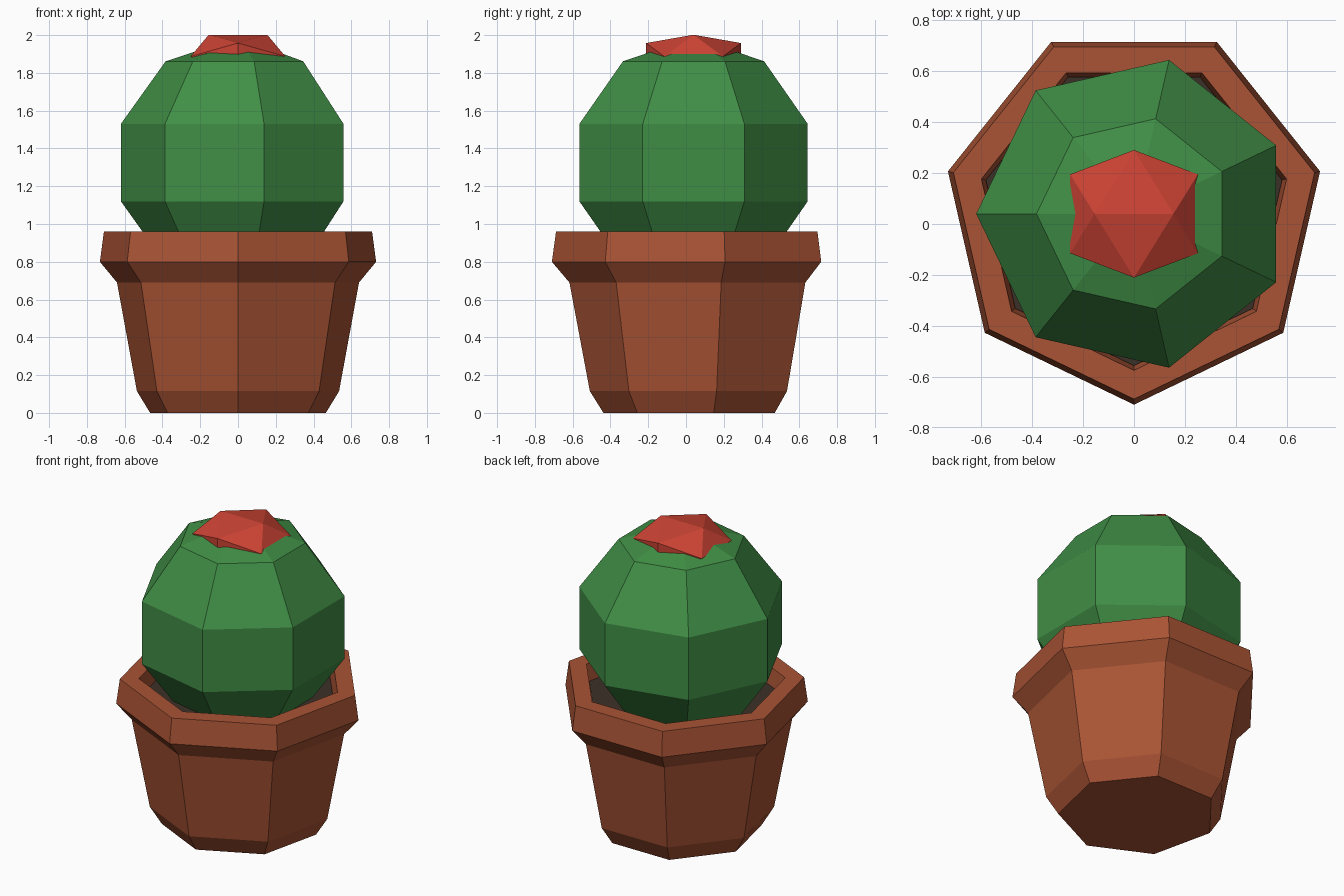
import bpy, bmesh, math

if "Cube" in bpy.data.objects:
    bpy.data.objects.remove(bpy.data.objects["Cube"])

CENTRE_Y = 0.04
SIDES = 7


def material(name, rgb):
    m = bpy.data.materials.new(name)
    m.diffuse_color = (*rgb, 1.0)
    m.use_nodes = True
    m.node_tree.nodes["Principled BSDF"].inputs["Base Color"].default_value = m.diffuse_color
    return m


def finish(bm, name, mat):
    bmesh.ops.recalc_face_normals(bm, faces=bm.faces)
    me = bpy.data.meshes.new(name)
    bm.to_mesh(me)
    bm.free()
    me.materials.append(mat)
    ob = bpy.data.objects.new(name, me)
    ob.location.y = CENTRE_Y
    bpy.context.collection.objects.link(ob)
    return ob


def lathe(name, profile, start, mat):
    """Seven-sided turned solid from (radius, z) rings; radius 0 makes a pole."""
    bm = bmesh.new()
    rings = []
    for r, z in profile:
        n = SIDES if r > 0 else 1
        angles = [start + math.tau * i / SIDES for i in range(n)]
        rings.append([bm.verts.new((r * math.cos(a), r * math.sin(a), z)) for a in angles])
    for lo, hi in zip(rings, rings[1:]):
        for i in range(SIDES):
            j = (i + 1) % SIDES
            if len(lo) == 1:
                bm.faces.new((lo[0], hi[i], hi[j]))
            elif len(hi) == 1:
                bm.faces.new((lo[i], lo[j], hi[0]))
            else:
                bm.faces.new((lo[i], lo[j], hi[j], hi[i]))
    for ring in (rings[0], rings[-1]):
        if len(ring) > 1:
            bm.faces.new(ring)
    return finish(bm, name, mat)


terracotta = material("terracotta", (0.40, 0.088, 0.035))
earth = material("dark earth", (0.045, 0.030, 0.021))
green = material("cactus green", (0.051, 0.27, 0.060))
red = material("flower red", (0.60, 0.056, 0.034))

# Pot: outer wall, flared rim, lip and inner wall, with a corner at the front
lathe("pot", [(0.477, 0), (0.549, 0.115), (0.657, 0.69), (0.75, 0.80), (0.728, 0.96),
              (0.615, 0.96), (0.59, 0.78)], -math.pi / 2, terracotta)

# Soil slab inside the rim
lathe("soil", [(0.585, 0.79), (0.597, 0.85)], -math.pi / 2, earth)

# Cactus body: low-poly ball with a corner on the left
R, H, CZ, STEPS = 0.652, 0.663, 1.325, 5
ball = [(0 if k in (0, STEPS) else R * math.sin(math.pi * k / STEPS),
         CZ - H * math.cos(math.pi * k / STEPS)) for k in range(STEPS + 1)]
lathe("cactus_body", ball, math.pi, green)

# Flower: squashed icosahedron resting on an edge
s, kz, fz = 0.155, 0.071, 1.887
phi = (1 + math.sqrt(5)) / 2
bm = bmesh.new()
for a in (-1, 1):
    for b in (-1, 1):
        for x, y, z in ((a, 0, b * phi), (0, a * phi, b), (a * phi, b, 0)):
            bm.verts.new((x * s, y * s, fz + z * kz))
bmesh.ops.convex_hull(bm, input=bm.verts)
finish(bm, "flower", red)
